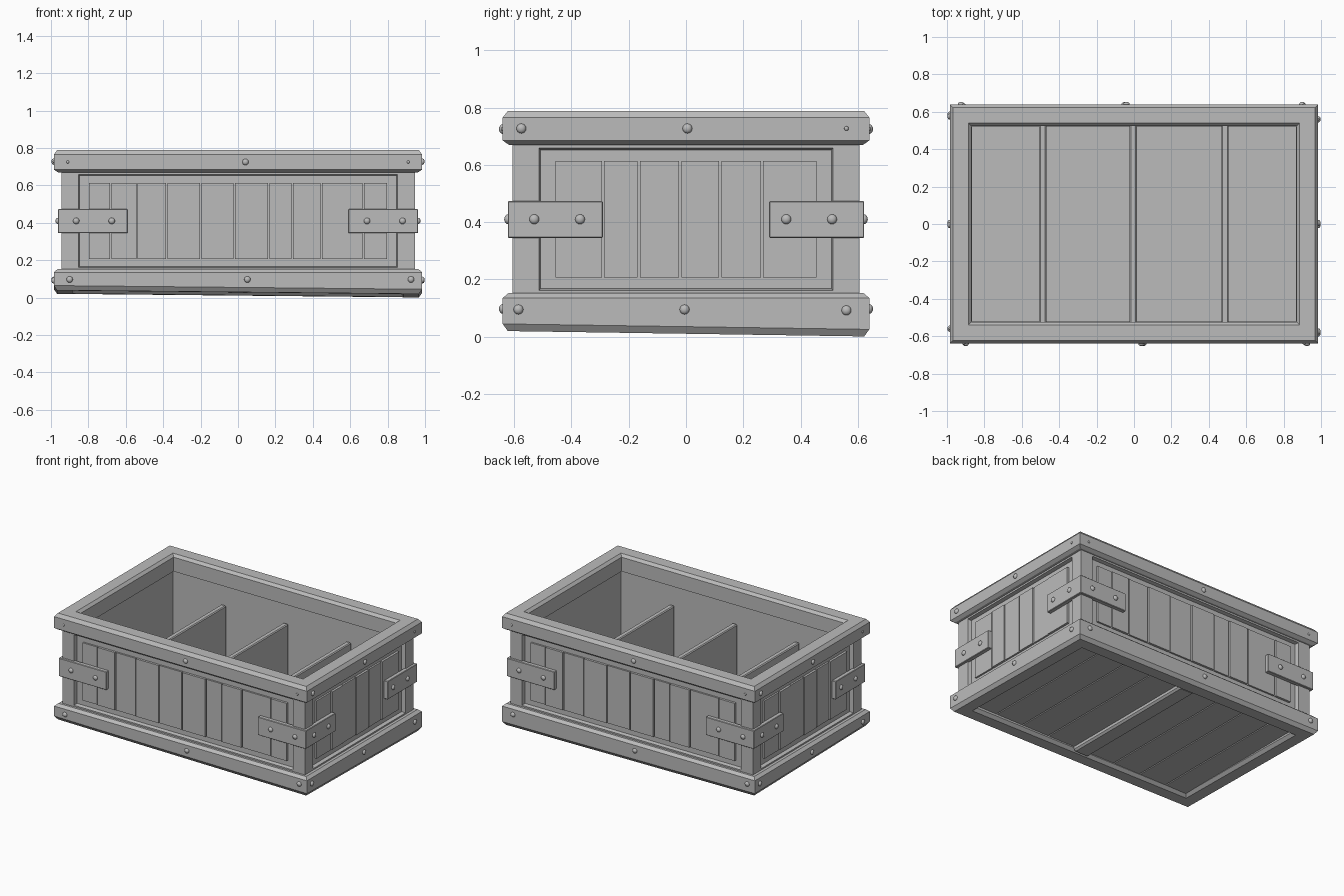
import bpy
import bmesh
from math import pi
from mathutils import Matrix, Vector

if "Cube" in bpy.data.objects:
    bpy.data.objects.remove(bpy.data.objects["Cube"], do_unlink=True)

GREY = (0.5, 0.5, 0.5, 1)
grey = bpy.data.materials.new("plain grey")
grey.use_nodes = True
grey.diffuse_color = GREY
grey.node_tree.nodes["Principled BSDF"].inputs["Base Color"].default_value = GREY

BODY_X, BODY_Y = 0.945, 0.605      # half size of the box walls
BAND_X, BAND_Y = 0.985, 0.64       # half size of the top and bottom bands
PANEL_X, PANEL_Y = 0.81, 0.47      # half width of the sunken panels
PANEL_LOW, PANEL_HIGH = 0.2, 0.62
SUNK = 0.025


def finish(bm, name, smooth=False):
    bmesh.ops.recalc_face_normals(bm, faces=bm.faces)
    mesh = bpy.data.meshes.new(name)
    bm.to_mesh(mesh)
    bm.free()
    mesh.materials.append(grey)
    for face in mesh.polygons:
        face.use_smooth = smooth
    ob = bpy.data.objects.new(name, mesh)
    bpy.context.collection.objects.link(ob)
    return ob


def add_box(bm, low, high):
    low, high = Vector(low), Vector(high)
    place = Matrix.Translation((low + high) / 2) @ Matrix.Diagonal((*(high - low), 1))
    return bmesh.ops.create_cube(bm, size=1, matrix=place)["verts"]


def bevel(ob, width):
    mod = ob.modifiers.new("bevel", "BEVEL")
    mod.width = width
    mod.segments = 1


def band(name, profile, tilt=False):
    """Sweep a closed (inset, height) profile around the rectangle."""
    bm = bmesh.new()
    loops = []
    for inset, z in profile:
        x, y = BAND_X - inset, BAND_Y - inset
        corners = [(x, y), (-x, y), (-x, -y), (x, -y)]
        # the underside sits slightly askew
        loops.append([bm.verts.new((a, b, z - (0.01 * a + 0.015 * b if tilt and z < 0.06 else 0)))
                      for a, b in corners])
    for i, loop in enumerate(loops):
        below = loops[i - 1]
        for k in range(4):
            n = (k + 1) % 4
            bm.faces.new((below[k], below[n], loop[n], loop[k]))
    return finish(bm, name)


# Box walls with sunken side panels and a hollow inside
bm = bmesh.new()
add_box(bm, (-BODY_X, -BODY_Y, 0.07), (BODY_X, BODY_Y, 0.75))
bm.normal_update()
sides = [f for f in bm.faces if abs(f.normal.z) < 0.5]
top = [f for f in bm.faces if f.normal.z > 0.5]
bmesh.ops.inset_individual(bm, faces=sides, thickness=0.13)
bmesh.ops.inset_individual(bm, faces=sides, thickness=0.008, depth=-SUNK)
bmesh.ops.inset_individual(bm, faces=top, thickness=0.07)
bmesh.ops.inset_individual(bm, faces=top, thickness=0, depth=-0.65)
finish(bm, "crate_walls")

# Chamfered bands around the top and bottom
band("top_rim", [(0.022, 0.67), (0, 0.685), (0, 0.765), (0.018, 0.788),
                 (0.1, 0.788), (0.117, 0.77), (0.117, 0.67)])
band("bottom_band", [(0.018, 0.02), (0, 0.045), (0, 0.135), (0.02, 0.152),
                     (0.12, 0.152), (0.12, 0.04), (0.1, 0.02)], tilt=True)

# Upright planks inside the sunken panels
FRONT_SEAMS = [-0.68, -0.54, -0.38, -0.2, -0.02, 0.165, 0.29, 0.445, 0.67]
SIDE_SEAMS = [-0.29, -0.165, -0.02, 0.12, 0.265]


def planks(name, seams, half_width, wall, turn):
    bm = bmesh.new()
    edge = half_width - 0.01
    cuts = [-edge] + seams + [edge]
    for i in range(len(cuts) - 1):
        proud = 0.012 + 0.004 * (i % 2)
        add_box(bm, (cuts[i] + 0.004, -wall + SUNK - proud, PANEL_LOW + 0.007),
                (cuts[i + 1] - 0.004, -wall + SUNK + 0.005, PANEL_HIGH - 0.007))
    bmesh.ops.transform(bm, matrix=Matrix.Rotation(turn, 4, "Z"), verts=bm.verts)
    finish(bm, name)


planks("front_planks", FRONT_SEAMS, PANEL_X, BODY_Y, 0)
planks("back_planks", FRONT_SEAMS, PANEL_X, BODY_Y, pi)
planks("left_planks", SIDE_SEAMS, PANEL_Y, BODY_X, pi / 2)
planks("right_planks", SIDE_SEAMS, PANEL_Y, BODY_X, -pi / 2)

# Dividers across the inside
for i, x in enumerate([-0.488, -0.004, 0.486]):
    bm = bmesh.new()
    add_box(bm, (x - 0.019, -0.54, 0.09), (x + 0.019, 0.54, 0.53))
    bevel(finish(bm, f"divider_{i + 1}"), 0.006)

# Underside planks and the beam between them
bm = bmesh.new()
width = 0.215
for side in (-1, 1):
    for k in range(4):
        mid = side * (0.055 + width * (k + 0.5))
        add_box(bm, (mid - width / 2 + 0.004, -0.53, 0.055), (mid + width / 2 - 0.004, 0.53, 0.075))
finish(bm, "floor_planks")
bm = bmesh.new()
add_box(bm, (-0.06, -0.53, 0.024), (0.06, 0.53, 0.075))
bevel(finish(bm, "floor_beam"), 0.012)

# Corner straps, one L shape mirrored to each corner
OUT_X, OUT_Y, THICK = 0.963, 0.622, 0.03
L_SHAPE = [(OUT_X, OUT_Y), (0.59, OUT_Y), (0.59, OUT_Y - THICK), (OUT_X - THICK, OUT_Y - THICK),
           (OUT_X - THICK, 0.29), (OUT_X, 0.29)]
for end, sy in (("front", -1), ("back", 1)):
    for hand, sx in (("right", -1), ("left", 1)):
        bm = bmesh.new()
        base = bm.faces.new([bm.verts.new((x * sx, y * sy, 0.345)) for x, y in L_SHAPE])
        raised = bmesh.ops.extrude_face_region(bm, geom=[base])["geom"]
        bmesh.ops.translate(bm, vec=(0, 0, 0.128),
                            verts=[v for v in raised if isinstance(v, bmesh.types.BMVert)])
        bevel(finish(bm, f"{end}_{hand}_strap"), 0.003)

# Domed rivets: (position along the face, height, radius)
BIG, SMALL = 0.017, 0.008
FRONT_RIVETS = [(-0.91, 0.725, SMALL), (0.04, 0.725, BIG), (0.91, 0.725, SMALL),
                (-0.9, 0.097, BIG), (0.05, 0.097, BIG), (0.925, 0.097, BIG)]
SIDE_RIVETS = [(-0.575, 0.727, BIG), (0.005, 0.727, BIG), (0.56, 0.727, SMALL),
               (-0.585, 0.095, BIG), (-0.005, 0.095, BIG), (0.56, 0.092, BIG)]
FRONT_STRAP = [-0.865, -0.675, 0.69, 0.88]
SIDE_STRAP = [-0.53, -0.37, 0.35, 0.51]


def rivets(name, spots, band_out, strap_spots, strap_out, turn):
    bm = bmesh.new()
    placed = [(a, z, r, band_out) for a, z, r in spots]
    placed += [(a, 0.41, BIG, strap_out) for a in strap_spots]
    for a, z, r, out in placed:
        place = (Matrix.Rotation(turn, 4, "Z") @ Matrix.Translation((a, -out, z))
                 @ Matrix.Diagonal((r, r * 0.75, r, 1)))
        bmesh.ops.create_uvsphere(bm, u_segments=12, v_segments=8, radius=1, matrix=place)
    finish(bm, name, smooth=True)


rivets("front_rivets", FRONT_RIVETS, BAND_Y, FRONT_STRAP, OUT_Y, 0)
rivets("back_rivets", FRONT_RIVETS, BAND_Y, FRONT_STRAP, OUT_Y, pi)
rivets("left_rivets", SIDE_RIVETS, BAND_X, SIDE_STRAP, OUT_X, pi / 2)
rivets("right_rivets", SIDE_RIVETS, BAND_X, SIDE_STRAP, OUT_X, -pi / 2)
